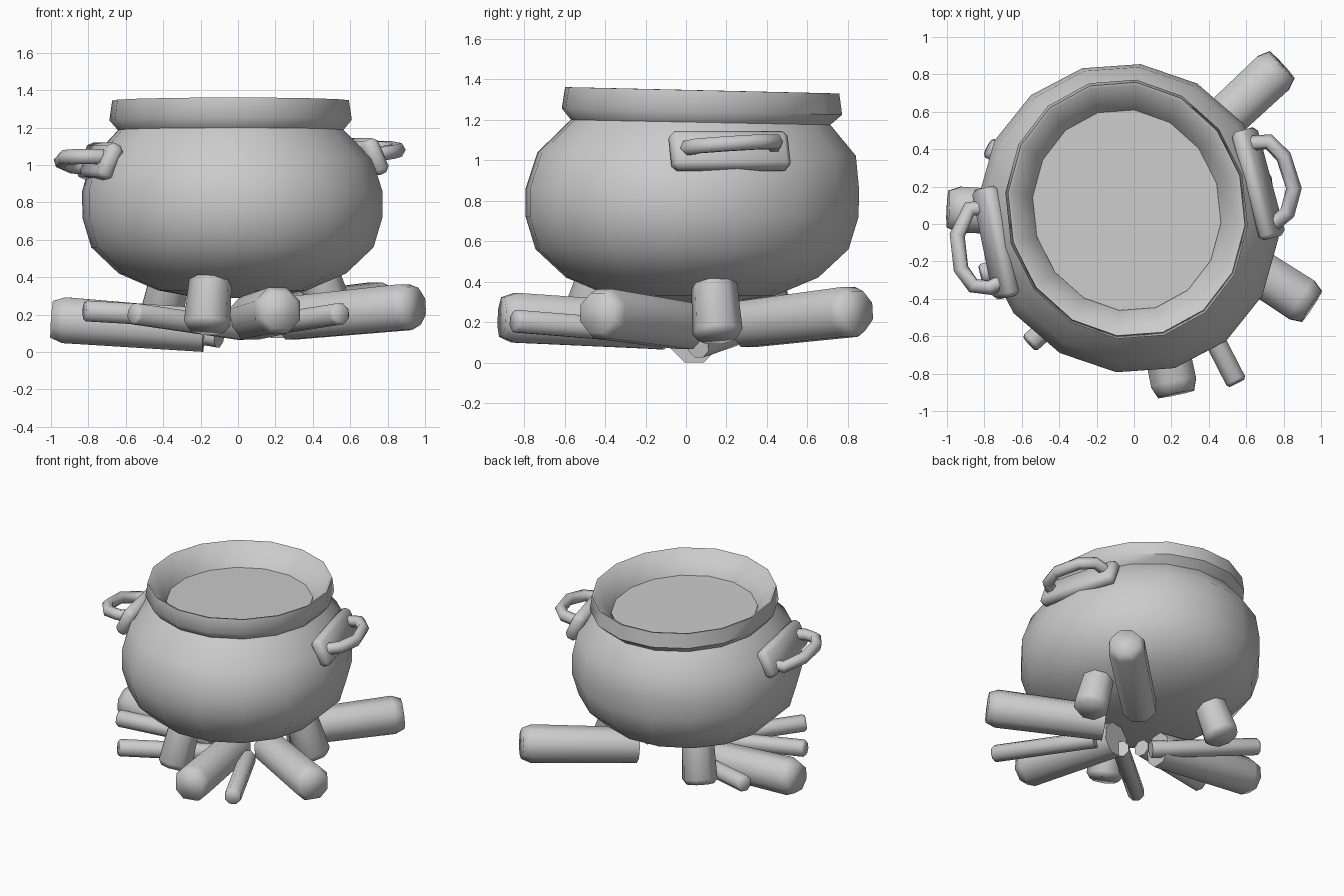
import bpy, bmesh, math
from mathutils import Vector, Matrix

cube = bpy.data.objects.get("Cube")
if cube:
    bpy.data.objects.remove(cube, do_unlink=True)


def finish(name, bm, matrix=Matrix(), angle=50):
    """Turn a bmesh into a placed object with smooth shading and sharp edges."""
    bmesh.ops.recalc_face_normals(bm, faces=bm.faces)
    mesh = bpy.data.meshes.new(name)
    bm.to_mesh(mesh)
    bm.free()
    obj = bpy.data.objects.new(name, mesh)
    bpy.context.collection.objects.link(obj)
    obj.matrix_world = matrix
    bpy.ops.object.select_all(action='DESELECT')
    obj.select_set(True)
    bpy.context.view_layer.objects.active = obj
    bpy.ops.object.shade_smooth_by_angle(angle=math.radians(angle))


def lathe(profile, sides, phase=0.0, cap_end=True):
    """Sweep (radius, height) pairs around z."""
    bm = bmesh.new()
    rings = []
    for r, z in profile:
        turn = [phase + math.tau * i / sides for i in range(sides)]
        rings.append([bm.verts.new((r * math.cos(a), r * math.sin(a), z)) for a in turn])
    for low, high in zip(rings, rings[1:]):
        for i in range(sides):
            j = (i + 1) % sides
            bm.faces.new((low[i], low[j], high[j], high[i]))
    bm.faces.new(rings[0])
    if cap_end:
        bm.faces.new(rings[-1])
    return bm


def rod(name, start, end, r, cap, tip=0.8, taper=1.0):
    """Eight-sided log from start to end with a softened outer end."""
    start, end = Vector(start), Vector(end)
    axis = end - start
    length = axis.length
    profile = [(r * taper, 0), (r, length - cap), (r * tip, length)]
    turn = axis.to_track_quat('Z', 'Y').to_matrix().to_4x4()
    finish(name, lathe(profile, 8, math.pi / 8), Matrix.Translation(start) @ turn, 75)


# Cauldron body, slightly lopsided, with a flared rim
PHASE = math.radians(84)
OVAL = 0.024


def skew(bm):
    for v in bm.verts:
        x, y, z = v.co
        up = min(max((z - 0.85) / 0.4, 0), 1)
        v.co.x = x - OVAL * y - 0.03 - 0.01 * up
        v.co.y = y * (1.03 + 0.045 * up) - OVAL * x + 0.03 + 0.05 * up
        v.co.z = z - 0.025 * up * y


pot = lathe([(0.18, 0.29), (0.40, 0.33), (0.61, 0.42), (0.757, 0.56), (0.805, 0.72),
             (0.805, 0.86), (0.755, 1.03), (0.605, 1.187), (0.65, 1.24), (0.635, 1.345),
             (0.62, 1.342), (0.51, 1.205), (0.48, 1.12)],
            16, PHASE, cap_end=False)
skew(pot)
finish("cauldron_body", pot)

# Liquid surface inside the rim
liquid = bmesh.new()
bmesh.ops.create_circle(liquid, cap_ends=True, segments=16, radius=0.505,
                        matrix=Matrix.Translation((0, 0, 1.2)) @ Matrix.Rotation(PHASE, 4, 'Z'))
skew(liquid)
finish("liquid", liquid)

# Three splayed legs
for n, degrees in enumerate((13, 134, 256), 1):
    a = math.radians(degrees)
    out = Vector((math.cos(a), math.sin(a), 0))
    base = Vector((-0.03, 0.03, 0))
    rod(f"leg_{n}", base + out * 0.46 + Vector((0, 0, 0.46)),
        base + out * 0.57 + Vector((0, 0, 0.12)), 0.126, 0.035, taper=0.88)


# Handle plates and grips
def handle(side, centre, degrees, path):
    bm = bmesh.new()
    bmesh.ops.create_cube(bm, size=1, matrix=Matrix.Diagonal((0.09, 0.60, 0.2, 1)))
    bmesh.ops.bevel(bm, geom=bm.edges[:], offset=0.025, segments=1, affect='EDGES')
    place = (Matrix.Translation(centre) @ Matrix.Rotation(math.radians(degrees), 4, 'Z')
             @ Matrix.Rotation(math.radians(-24), 4, 'Y'))
    finish(f"{side}_handle_plate", bm, place)

    curve = bpy.data.curves.new(f"{side}_handle_grip", 'CURVE')
    curve.dimensions = '3D'
    curve.bevel_depth = 0.042
    curve.bevel_resolution = 1
    curve.use_fill_caps = True
    line = curve.splines.new('POLY')
    line.points.add(len(path) - 1)
    for point, co in zip(line.points, path):
        point.co = (*co, 1)
    bpy.context.collection.objects.link(bpy.data.objects.new(curve.name, curve))


handle("left", (0.665, 0.215, 1.045), 15,
       [(0.60, 0.43, 1.07), (0.72, 0.44, 1.09), (0.80, 0.36, 1.09), (0.855, 0.19, 1.08),
        (0.82, 0.06, 1.07), (0.76, 0.01, 1.06), (0.68, 0.01, 1.05)])
handle("right", (-0.74, -0.10, 1.02), 191.5,
       [(-0.76, 0.09, 0.98), (-0.88, 0.08, 0.99), (-0.945, -0.06, 1.02), (-0.925, -0.24, 1.04),
        (-0.86, -0.33, 1.045), (-0.77, -0.34, 1.045), (-0.69, -0.30, 1.04)])

# Thick logs fanned out under the pot
logs = [((0.20, 0.30, 0.19), (0.79, 0.85, 0.255)),
        ((0.27, 0.00, 0.18), (0.95, -0.44, 0.245)),
        ((0.06, -0.12, 0.18), (0.225, -0.91, 0.225)),
        ((-0.18, 0.04, 0.115), (-0.995, 0.08, 0.175))]
for n, (inner, outer) in enumerate(logs, 1):
    rod(f"log_{n}", inner, outer, 0.133, 0.065, taper=0.93)

# Thin sticks between the logs
sticks = [((0.20, -0.17, 0.15), (0.55, -0.85, 0.205)),
          ((0.02, -0.12, 0.12), (-0.56, -0.64, 0.205)),
          ((-0.15, -0.10, 0.18), (-0.82, -0.27, 0.22)),
          ((-0.10, 0.06, 0.08), (-0.78, 0.41, 0.20))]
for n, (inner, outer) in enumerate(sticks, 1):
    rod(f"stick_{n}", inner, outer, 0.06, 0.015)
